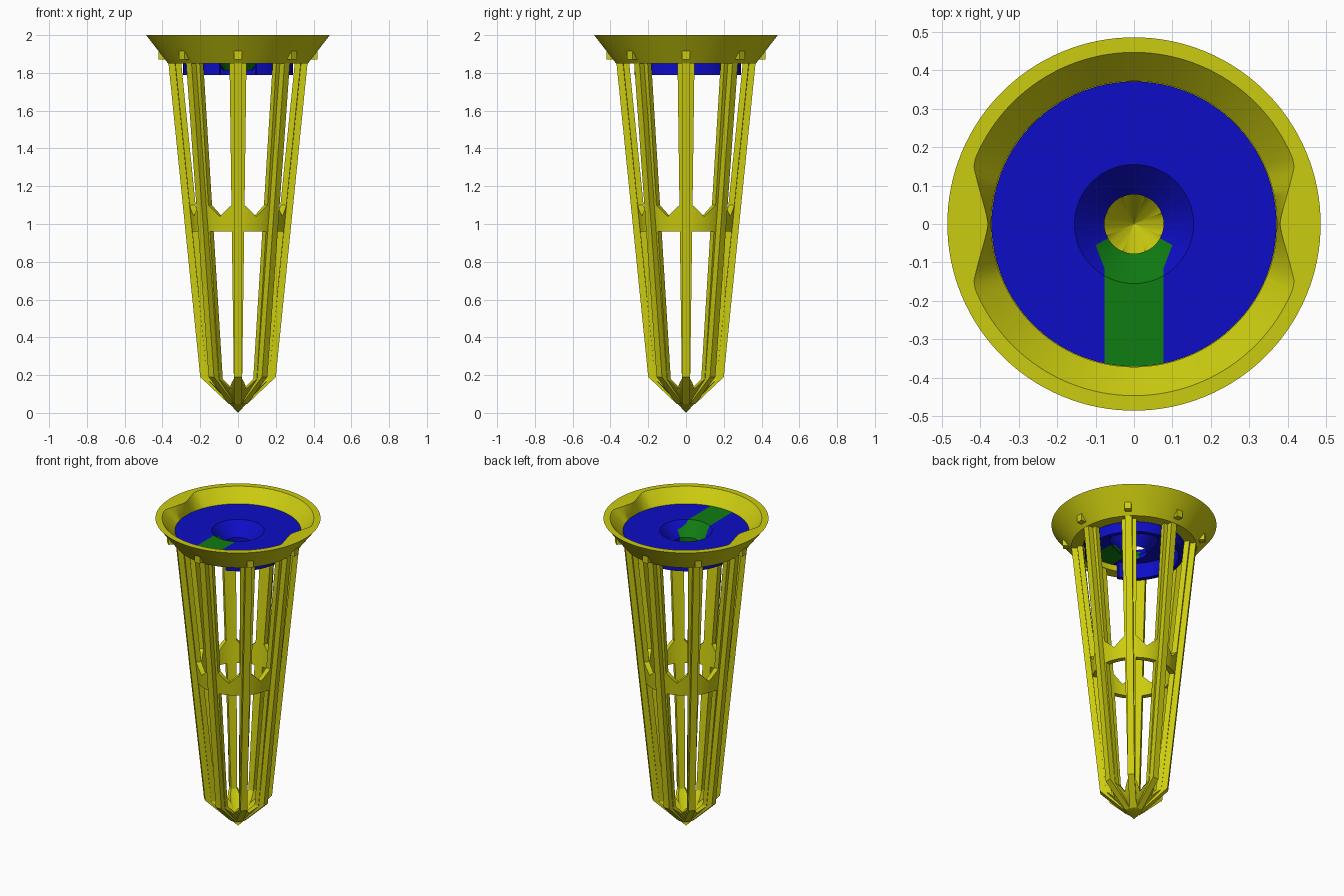
import bpy, bmesh, math
from mathutils import Matrix

if "Cube" in bpy.data.objects:
    bpy.data.objects.remove(bpy.data.objects["Cube"])

RIBS = 8
STRIP = 7.7          # half angle of each upright strip, degrees
STEP = 360 / RIBS


def material(name, rgb):
    m = bpy.data.materials.new(name)
    m.diffuse_color = (*rgb, 1)
    m.use_nodes = True
    m.node_tree.nodes["Principled BSDF"].inputs["Base Color"].default_value = m.diffuse_color
    return m


YELLOW = material("yellow plastic", (0.60, 0.60, 0.005))
BLUE = material("blue plastic", (0.004, 0.004, 0.57))
GREEN = material("green plastic", (0.005, 0.20, 0.006))


def finish(bm, name, mat, smooth=True):
    bmesh.ops.remove_doubles(bm, verts=bm.verts[:], dist=1e-5)
    bmesh.ops.recalc_face_normals(bm, faces=bm.faces[:])
    mesh = bpy.data.meshes.new(name)
    bm.to_mesh(mesh)
    bm.free()
    ob = bpy.data.objects.new(name, mesh)
    bpy.context.collection.objects.link(ob)
    if mat:
        mesh.materials.append(mat)
    if smooth:
        smooth_object(ob)
    return ob


def activate(ob):
    bpy.ops.object.select_all(action='DESELECT')
    ob.select_set(True)
    bpy.context.view_layer.objects.active = ob


def smooth_object(ob):
    activate(ob)
    bpy.ops.object.shade_smooth_by_angle(angle=math.radians(30))


def sweep(bm, angles, section, closed=True):
    """Join closed (r, z) sections placed at each angle in degrees."""
    loops = []
    for a in angles:
        c, s = math.cos(math.radians(a)), math.sin(math.radians(a))
        loops.append([bm.verts.new((r * c, r * s, z)) for r, z in section(a)])
    n = len(loops[0])
    for i in range(len(loops) if closed else len(loops) - 1):
        p, q = loops[i], loops[(i + 1) % len(loops)]
        for j in range(n):
            k = (j + 1) % n
            bm.faces.new((p[j], q[j], q[k], p[k]))
    if not closed:
        bm.faces.new(loops[0])
        bm.faces.new(loops[-1][::-1])


def prism(bm, points, depth):
    """Extrude a polygon in the xz plane along y, centred."""
    a = [bm.verts.new((x, -depth / 2, z)) for x, z in points]
    b = [bm.verts.new((x, depth / 2, z)) for x, z in points]
    bm.faces.new(a)
    bm.faces.new(b[::-1])
    for i in range(len(a)):
        j = (i + 1) % len(a)
        bm.faces.new((a[i], b[i], b[j], a[j]))
    return a + b


def shell(z):
    """Outer radius of the tapered basket wall."""
    return 0.165 * z / 0.18 if z < 0.18 else 0.165 + 0.17 * (z - 0.18) / 1.67


def wall(z0, z1):
    t = 0.032
    return [(shell(z0), z0), (shell(z1), z1),
            (max(shell(z1) - t, 0), z1), (max(shell(z0) - t, 0), z0)]


def vee(a, edge, middle):
    """Height of the pointed window sill at angle a."""
    d = abs((a + STEP / 2) % STEP - STEP / 2)
    t = max(0, (d - STRIP) / (STEP / 2 - STRIP))
    return edge + (middle - edge) * t


full = [i * 360 / 128 for i in range(128)]
sill = [s * STEP + o for s in range(RIBS)
        for o in (-STRIP, 0, STRIP, 12.6, 17.6, 22.5, 27.4, 32.4)]


# Funnel rim with two inward thumb bulges on the left and right
def rim_section(a):
    d = abs((a + 90) % 180 - 90)
    inner = 0.38 + 0.067 * min(1, d / 20.5) ** 1.5
    return [(0.37, 1.85), (0.486, 2.0), (inner, 2.0), (0.372, 1.92),
            (0.372, 1.888), (0.30, 1.888), (0.30, 1.85)]


bm = bmesh.new()
sweep(bm, full, rim_section)
finish(bm, "funnel_rim", YELLOW)

# Upright strips of the basket wall
bm = bmesh.new()
for i in range(RIBS):
    sweep(bm, [i * STEP + o for o in (-STRIP, 0, STRIP)],
          lambda a: wall(0.18, 1.87), closed=False)
finish(bm, "upright_strips", YELLOW)

# Middle ring and hollow pointed tip, both with pointed sills
bm = bmesh.new()
sweep(bm, sill, lambda a: wall(0.96, vee(a, 1.10, 1.04)))
finish(bm, "middle_ring", YELLOW)
bm = bmesh.new()
sweep(bm, sill, lambda a: wall(0.0, vee(a, 0.18, 0.125)))
finish(bm, "pointed_tip", YELLOW)

# Outer fins with a lug under the rim
FIN = [(0.05, 0.048), (0.20, 0.19), (0.37, 1.87), (0.42, 1.87), (0.42, 1.94),
       (0.405, 1.94), (0.355, 1.87), (0.32, 1.87), (0.155, 0.20)]
bm = bmesh.new()
for i in range(RIBS):
    verts = prism(bm, FIN, 0.04)
    bmesh.ops.rotate(bm, verts=verts, cent=(0, 0, 0),
                     matrix=Matrix.Rotation(math.radians(i * STEP), 3, 'Z'))
finish(bm, "outer_fins", YELLOW, smooth=False)

# Lid with a sunken funnel hole, split into a blue body and a green door
LID = [(0.371, 1.92), (0.155, 1.92), (0.077, 1.84), (0.077, 1.812),
       (0.142, 1.89), (0.371, 1.89)]
DOOR = [(-0.077, -0.5), (0.077, -0.5), (0.077, -0.115), (0.1, -0.055),
        (0, 0), (-0.1, -0.055), (-0.077, -0.115)]
bm = bmesh.new()
verts = prism(bm, DOOR, 1.0)
for v in verts:
    v.co = (v.co.x, v.co.z, 1.87 + v.co.y)
cutter = finish(bm, "door_cutter", None, smooth=False)
cutter.hide_render = True
for name, mat, op in (("lid", BLUE, 'DIFFERENCE'),
                      ("lid_door", GREEN, 'INTERSECT')):
    bm = bmesh.new()
    sweep(bm, full, lambda a: LID)
    ob = finish(bm, name, mat, smooth=False)
    mod = ob.modifiers.new("door", 'BOOLEAN')
    mod.operation, mod.object, mod.solver = op, cutter, 'EXACT'
    activate(ob)
    bpy.ops.object.modifier_apply(modifier=mod.name)
    smooth_object(ob)
bpy.data.objects.remove(cutter)

# Locating skirt under the lid, open below the door
bm = bmesh.new()
sweep(bm, [-70 + i * 320 / 100 for i in range(101)],
      lambda a: [(0.29, 1.79), (0.29, 1.9), (0.262, 1.9), (0.262, 1.79)],
      closed=False)
finish(bm, "lid_skirt", BLUE)
